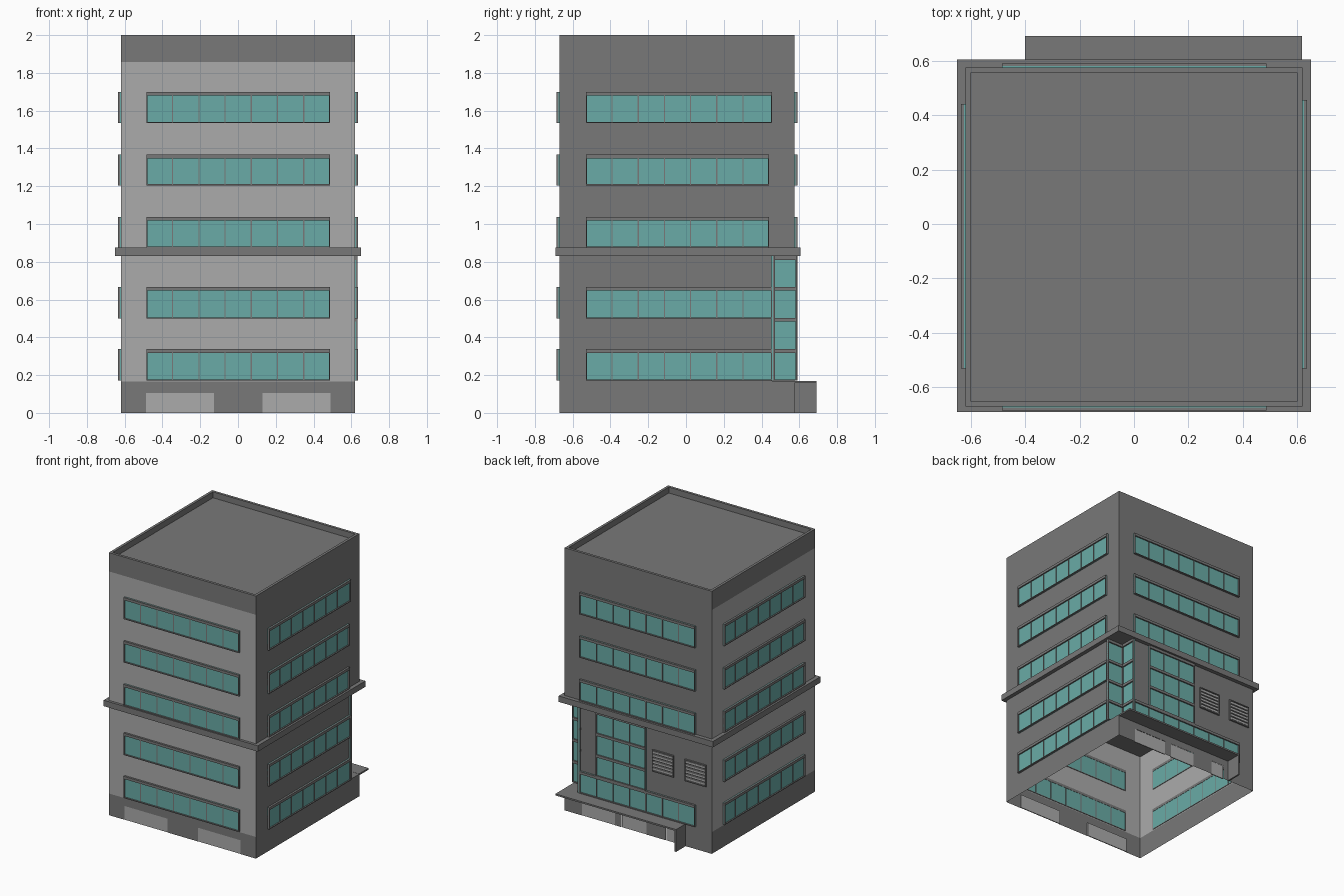
import bpy
import bmesh
from mathutils import Vector

cube = bpy.data.objects.get("Cube")
if cube:
    bpy.data.objects.remove(cube, do_unlink=True)


def material(name, color):
    m = bpy.data.materials.new(name)
    m.use_nodes = True
    m.diffuse_color = (*color, 1)
    m.node_tree.nodes["Principled BSDF"].inputs["Base Color"].default_value = (*color, 1)
    return m


DARK = material("dark_concrete", (0.19, 0.19, 0.19))
LIGHT = material("light_concrete", (0.41, 0.41, 0.41))
GLASS = material("teal_glass", (0.143, 0.41, 0.385))

# Main dimensions
X, FRONT, BACK = 0.62, -0.67, 0.575
BASE, LEDGE, LEDGE_TOP, BAND, TOP = 0.165, 0.83, 0.875, 1.857, 2.0
NX, NY = 0.488, 0.455          # inner corner of the cut-out corner


# A side maps (u along the wall, height z, distance d outward) to space
def facing_x(x, s):
    return lambda u, z, d: Vector((x + s * d, u, z))


def facing_y(y, s):
    return lambda u, z, d: Vector((u, y + s * d, z))


front, back = facing_y(FRONT, -1), facing_y(BACK, 1)
left, right = facing_x(X, 1), facing_x(-X, -1)
notch_left, notch_back = facing_x(NX, 1), facing_y(NY, 1)


def finish(name, bm, mat):
    mesh = bpy.data.meshes.new(name)
    bm.to_mesh(mesh)
    bm.free()
    mesh.materials.append(mat)
    obj = bpy.data.objects.new(name, mesh)
    bpy.context.collection.objects.link(obj)
    return obj


def add_box(bm, a, b):
    verts = bmesh.ops.create_cube(bm, size=1)["verts"]
    for v in verts:
        v.co = Vector([(p + q) / 2 + c * abs(q - p) for p, q, c in zip(a, b, v.co)])


def box(name, a, b, mat):
    bm = bmesh.new()
    add_box(bm, a, b)
    return finish(name, bm, mat)


def bar(bm, side, u0, u1, z0, z1, d0, d1):
    add_box(bm, side(u0, z0, d0), side(u1, z1, d1))


def wall(name, side, u0, u1, z0, z1, holes, mat):
    """Flat wall cut into cells, leaving out those inside a hole."""
    us = sorted({u0, u1, *[h[0] for h in holes], *[h[1] for h in holes]})
    zs = sorted({z0, z1, *[h[2] for h in holes], *[h[3] for h in holes]})
    bm = bmesh.new()
    out = side(0, 0, 1) - side(0, 0, 0)
    for a, b in zip(us, us[1:]):
        for c, d in zip(zs, zs[1:]):
            u, z = (a + b) / 2, (c + d) / 2
            if any(h[0] < u < h[1] and h[2] < z < h[3] for h in holes):
                continue
            f = bm.faces.new([bm.verts.new(side(p, q, 0))
                              for p, q in ((a, c), (b, c), (b, d), (a, d))])
            f.normal_update()
            if f.normal.dot(out) < 0:
                f.normal_flip()
    bmesh.ops.remove_doubles(bm, verts=bm.verts, dist=0.0001)
    return finish(name, bm, mat)


def window(name, side, us, zs):
    """Glazed grid: glass sheet, thick rail over each row, thin mullions."""
    u0, u1, z0, z1 = us[0], us[-1], zs[0], zs[-1]
    bm = bmesh.new()
    bar(bm, side, u0, u1, z0, z1, -0.002, 0.005)
    finish(name + "_glass", bm, GLASS)
    bm = bmesh.new()
    t, depth = 0.006, 0.015
    for z in zs[1:]:
        bar(bm, side, u0, u1, z - 0.02, z, -0.004, depth)
    bar(bm, side, u0, u1, z0, z0 + t, -0.004, depth)
    bar(bm, side, u0, u0 + t, z0, z1, -0.004, depth)
    bar(bm, side, u1 - t, u1, z0, z1, -0.004, depth)
    for u in us[1:-1]:
        bar(bm, side, u - t / 2, u + t / 2, z0, z1, -0.004, 0.009)
    finish(name + "_frame", bm, DARK)
    return (u0, u1, z0, z1)


def split(a, b, n):
    return [a + (b - a) * i / n for i in range(n + 1)]


# Ribbon windows, with the matching openings collected for each wall
rows = [(0.172, 0.338), (0.5, 0.667), (0.875, 1.038), (1.205, 1.367), (1.535, 1.7)]
front_us, side_us = split(-0.485, 0.487, 7), split(-0.53, 0.44, 7)
holes = {"front": [], "right": [], "left": [], "back": []}
for i, row in enumerate(rows):
    holes["front"].append(window(f"front_window_{i}", front, front_us, row))
    holes["right"].append(window(f"right_window_{i}", right, side_us, row))
    left_us = side_us[:-1] + [NY] if i in (0, 1, 4) else side_us
    holes["left"].append(window(f"left_window_{i}", left, left_us, row))
    if i != 1:
        holes["back"].append(window(f"back_window_{i}", back, front_us, row))

# Stairwell glazing on the back, and glazing inside the cut-out corner
tall_rows = [0.172, 0.338, 0.503, 0.667, LEDGE]
holes["back"].append(window("back_tall_window", back, front_us[3:7], tall_rows[1:]))
window("corner_window_left", notch_left, [NY, BACK + 0.012], tall_rows)
window("corner_window_back", notch_back, [NX, X + 0.012], tall_rows)
holes["left"].append((NY, BACK, BASE, LEDGE))
holes["back"].append((NX, X, BASE, LEDGE))
box("corner_floor", (NX, NY, BASE - 0.008), (X, BACK, BASE + 0.004), DARK)

# Main walls
wall("front_wall", front, -X, X, BASE, BAND, holes["front"], LIGHT)
wall("right_wall", right, FRONT, BACK, BASE, BAND, holes["right"], LIGHT)
wall("left_wall", left, FRONT, BACK, BASE, BAND, holes["left"], DARK)
wall("back_wall", back, -X, X, BASE, BAND, holes["back"], DARK)

# Ground floor with doors
door_top = 0.105
front_doors = [(-0.487, -0.127, 0, door_top), (0.131, 0.491, 0, door_top)]
back_doors = [(0.195, 0.475, 0, door_top), (-0.07, 0.14, 0, door_top),
              (-0.345, -0.235, 0, door_top)]
wall("front_base", front, -X, X, 0, BASE, front_doors, DARK)
wall("back_base", back, -X, X, 0, BASE, back_doors, DARK)
wall("left_base", left, FRONT, BACK, 0, BASE, [], DARK)
wall("right_base", right, FRONT, BACK, 0, BASE, [], DARK)
for label, side, doors in (("front", front, front_doors), ("back", back, back_doors)):
    for i, (u0, u1, z0, z1) in enumerate(doors):
        bm = bmesh.new()
        bar(bm, side, u0, u1, z0, z1, -0.009, -0.002)
        finish(f"{label}_door_{i}", bm, LIGHT)

# Back porch: canopy and end wall
box("canopy", (-0.4, BACK, 0.158), (0.618, 0.69, 0.17), DARK)
box("porch_end_wall", (-0.4, BACK, 0), (-0.388, 0.69, 0.158), DARK)

# Louvred vents on the back
for i, u0 in enumerate((-0.302, -0.575)):
    u1, z0, z1, t = u0 + 0.178, 0.5, 0.665, 0.007
    bm = bmesh.new()
    bar(bm, back, u0, u1, z0, z0 + t, 0, 0.012)
    bar(bm, back, u0, u1, z1 - t, z1, 0, 0.012)
    bar(bm, back, u0, u0 + t, z0, z1, 0, 0.012)
    bar(bm, back, u1 - t, u1, z0, z1, 0, 0.012)
    finish(f"vent_frame_{i}", bm, DARK)
    bm = bmesh.new()
    step = (z1 - z0 - 2 * t) / 6
    for k in range(6):
        z = z0 + t + k * step
        bar(bm, back, u0 + t, u1 - t, z + 0.004, z + step - 0.004, 0, 0.009)
    finish(f"vent_slats_{i}", bm, LIGHT)

# Mid-height ledge, also closing off the upper floors
box("ledge", (-0.65, -0.69, LEDGE), (0.65, 0.605, LEDGE_TOP), DARK)

# Parapet and roof
w = 0.02
bm = bmesh.new()
for s in (-1, 1):
    add_box(bm, (s * X, FRONT, BAND), (s * (X - w), BACK, TOP))
add_box(bm, (w - X, FRONT, BAND), (X - w, FRONT + w, TOP))
add_box(bm, (w - X, BACK - w, BAND), (X - w, BACK, TOP))
finish("parapet", bm, DARK)
box("roof", (w - X, FRONT + w, 1.9), (X - w, BACK - w, 1.955), DARK)
